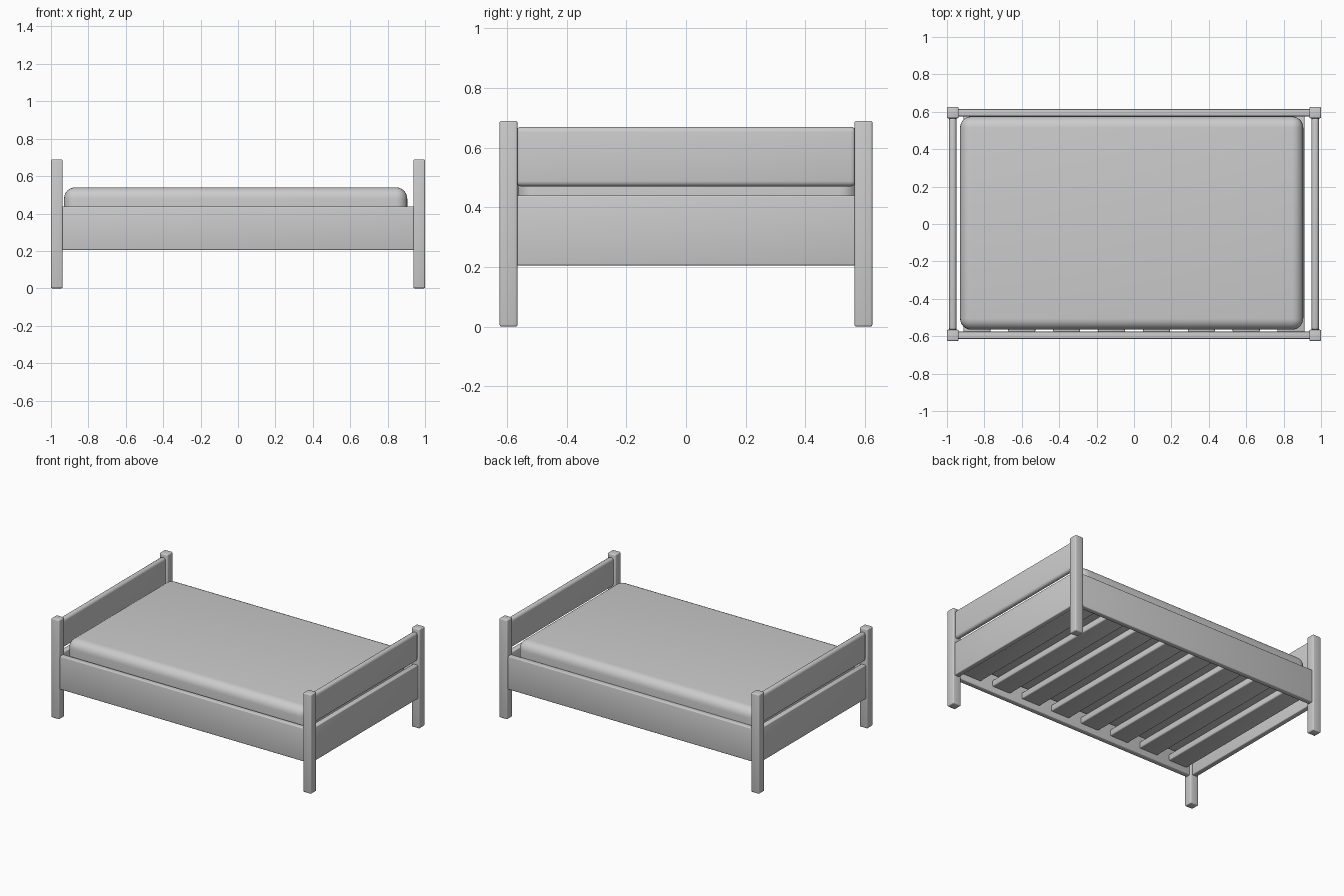
import bpy, bmesh

if "Cube" in bpy.data.objects:
    bpy.data.objects.remove(bpy.data.objects["Cube"])


def block(name, x, y, z, bevel, segments=3):
    """Rounded box from (min, max) ranges along each axis."""
    bm = bmesh.new()
    bmesh.ops.create_cube(bm, size=1)
    for v in bm.verts:
        v.co = [r[0] if c < 0 else r[1] for c, r in zip(v.co, (x, y, z))]
    bmesh.ops.bevel(bm, geom=bm.edges[:], offset=bevel, segments=segments,
                    profile=0.5, affect='EDGES')
    me = bpy.data.meshes.new(name)
    bm.to_mesh(me)
    bm.free()
    ob = bpy.data.objects.new(name, me)
    bpy.context.collection.objects.link(ob)
    bpy.context.view_layer.objects.active = ob
    ob.select_set(True)
    bpy.ops.object.shade_smooth_by_angle(angle=0.6)
    ob.select_set(False)
    return ob


def span(c, size):
    return (c - size / 2, c + size / 2)


# Corner posts
for sx in (-1, 1):
    for sy in (-1, 1):
        block("corner_post", span(sx * 0.969, 0.062), span(sy * 0.595, 0.06),
              (0, 0.69), 0.007)

# Headboard and footboard: deep lower board and rounded upper board
for sx, label in ((-1, "headboard"), (1, "footboard")):
    block(label + "_lower", span(sx * 0.969, 0.038), (-0.57, 0.57),
          (0.205, 0.44), 0.006)
    block(label + "_upper", span(sx * 0.969, 0.04), (-0.57, 0.57),
          (0.47, 0.67), 0.018, 4)

# Long side rails
for sy, label in ((-1, "front"), (1, "back")):
    block(label + "_side_rail", (-0.945, 0.945), span(sy * 0.595, 0.038),
          (0.205, 0.437), 0.006)

# Slats under the mattress
for i in range(8):
    block("slat", span(-0.84 + 0.24 * i, 0.145), (-0.578, 0.578),
          (0.245, 0.29), 0.008)

# Mattress
block("mattress", (-0.93, 0.905), (-0.565, 0.575), (0.29, 0.54), 0.06, 6)
